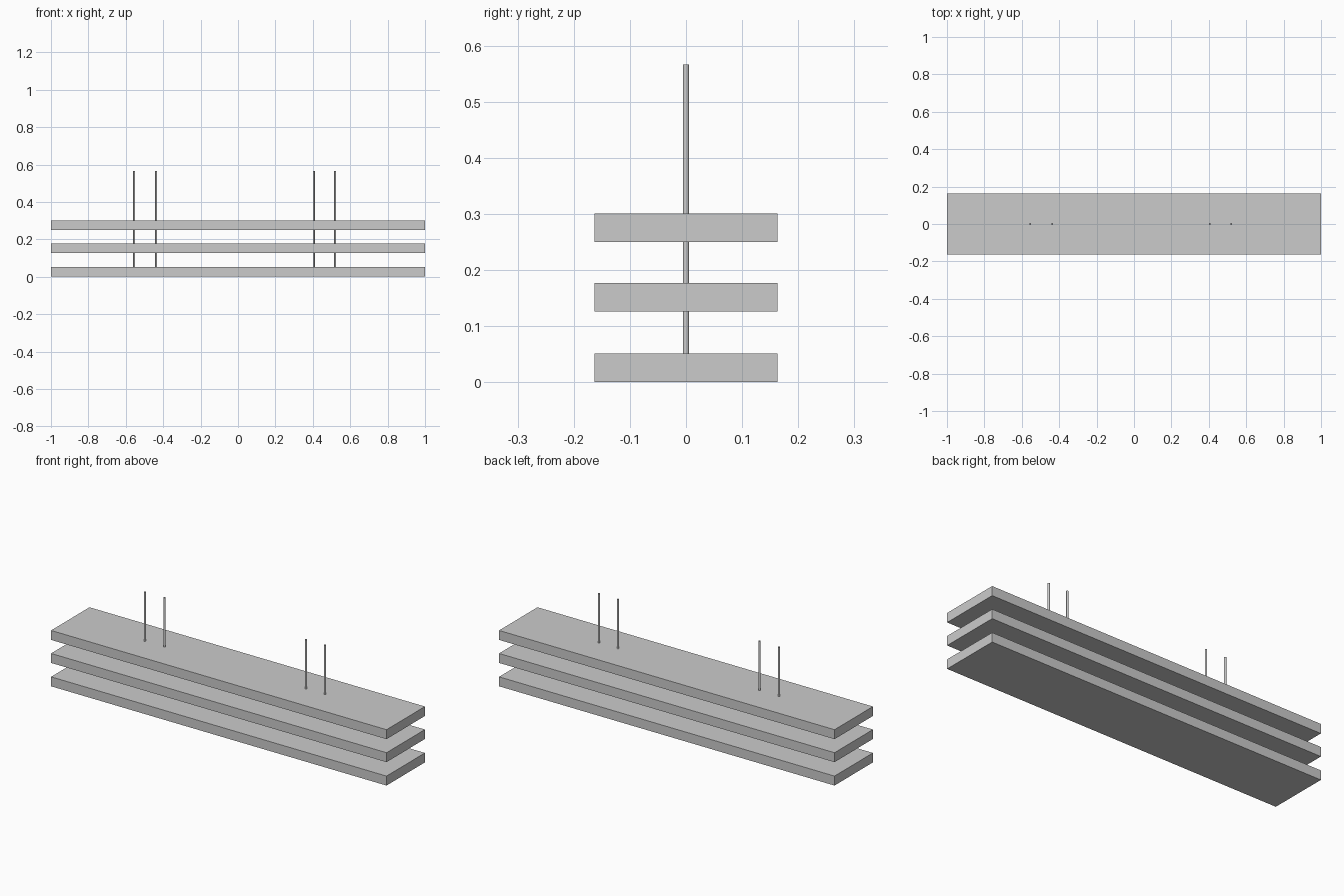
import bpy

# Remove the default object
cube = bpy.data.objects.get("Cube")
if cube:
    bpy.data.objects.remove(cube, do_unlink=True)

# Single plain grey
grey = bpy.data.materials.new("plain_grey")
grey.use_nodes = True
colour = (0.6, 0.6, 0.6, 1)
grey.diffuse_color = colour
grey.node_tree.nodes["Principled BSDF"].inputs["Base Color"].default_value = colour

LENGTH, DEPTH, THICK = 2.0, 0.327, 0.051
ROD_RADIUS, ROD_TOP = 0.0055, 0.566


def finish(name):
    obj = bpy.context.object
    obj.name = name
    obj.data.materials.append(grey)
    return obj


# Three stacked boards
for name, base in (("bottom", 0.0), ("middle", 0.126), ("top", 0.25)):
    bpy.ops.mesh.primitive_cube_add(size=1, location=(0, 0, base + THICK / 2))
    board = finish(name + "_board")
    board.scale = (LENGTH, DEPTH, THICK)
    bpy.ops.object.transform_apply(location=False, rotation=False, scale=True)

# Four upright rods in two pairs, standing on the bottom board
for name, x in (("right_outer", -0.555), ("right_inner", -0.438),
                ("left_inner", 0.406), ("left_outer", 0.519)):
    height = ROD_TOP - THICK
    bpy.ops.mesh.primitive_cylinder_add(
        vertices=16, radius=ROD_RADIUS, depth=height,
        location=(x, 0, THICK + height / 2))
    finish(name + "_rod")
    bpy.ops.object.shade_smooth_by_angle()
